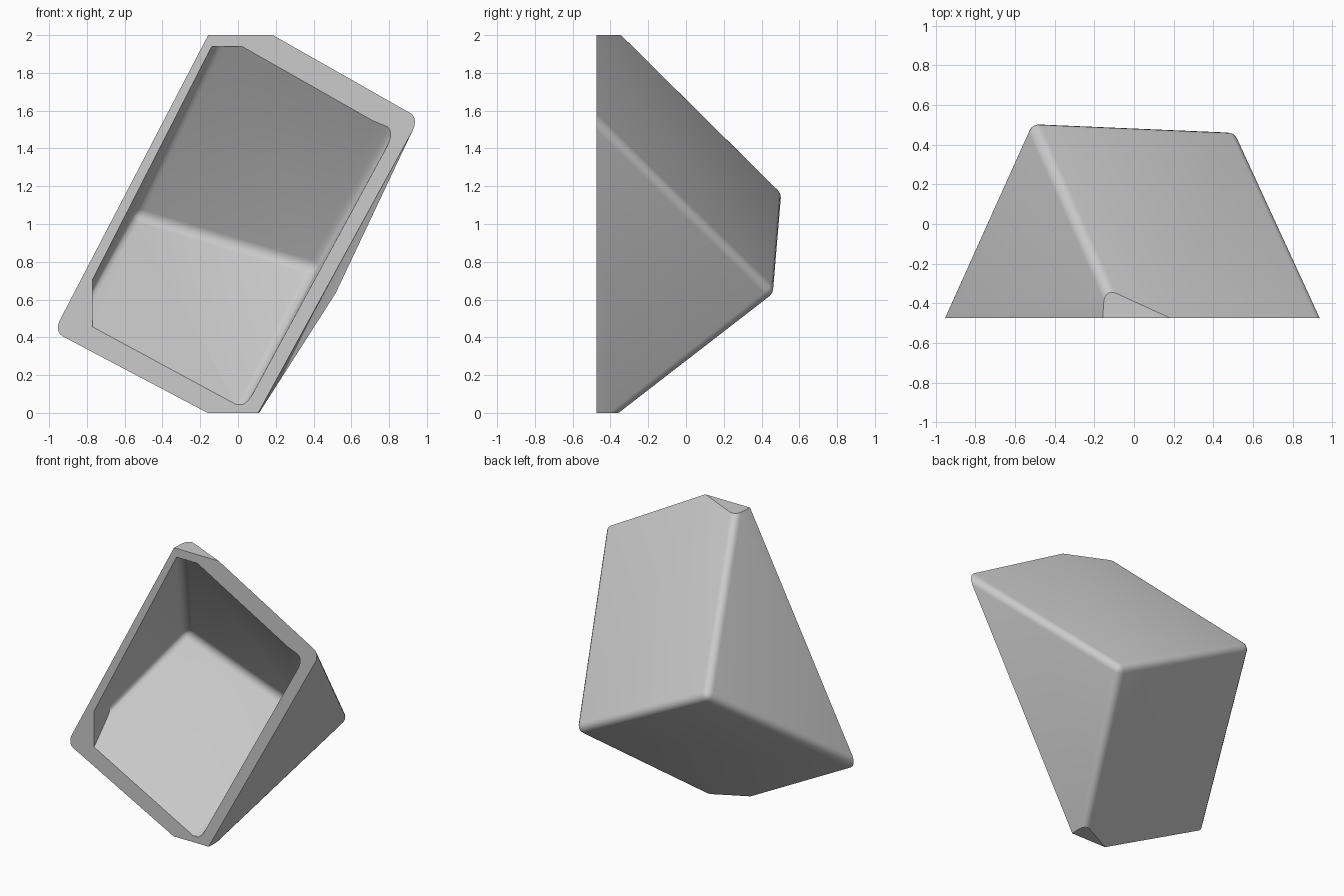
import bpy, bmesh
from mathutils import Vector

if "Cube" in bpy.data.objects:
    bpy.data.objects.remove(bpy.data.objects["Cube"])

RIM_Y = -0.475


def wedge(name, rim, ridge, radius, clips, extend=0.0):
    """Closed wedge: slanted rectangular front, ridge at the back, rounded edges."""
    bm = bmesh.new()
    pts = [Vector((x, RIM_Y, z)) for x, z in rim]
    ends = [Vector(p) for p in ridge]
    # rim order: top, right, bottom, left; left ridge end serves top and left
    owner = [ends[0], ends[1], ends[1], ends[0]]
    pts = [p + (p - o) * extend for p, o in zip(pts, owner)]
    a, b, c, d = [bm.verts.new(p) for p in pts]
    l, r = [bm.verts.new(p) for p in ends]
    front = bm.faces.new((a, b, c, d))
    for f in ((a, l, r, b), (d, c, r, l), (a, d, l), (b, r, c)):
        bm.faces.new(f)
    bmesh.ops.recalc_face_normals(bm, faces=bm.faces)
    edges = [e for e in bm.edges if e not in list(front.edges)]
    bmesh.ops.bevel(bm, geom=edges, offset=radius, segments=4,
                    profile=0.5, affect='EDGES')
    # flat cuts across the corners
    for co, no in clips:
        cut = bmesh.ops.bisect_plane(
            bm, geom=bm.verts[:] + bm.edges[:] + bm.faces[:], dist=1e-5,
            plane_co=co, plane_no=no, clear_outer=True)
        loop = [g for g in cut["geom_cut"] if isinstance(g, bmesh.types.BMEdge)]
        if loop:
            bmesh.ops.edgeloop_fill(bm, edges=loop)
    bmesh.ops.recalc_face_normals(bm, faces=bm.faces)
    me = bpy.data.meshes.new(name)
    bm.to_mesh(me)
    bm.free()
    ob = bpy.data.objects.new(name, me)
    bpy.context.collection.objects.link(ob)
    return ob


# outer shell
shell = wedge(
    "wedge_shell",
    [(-0.08, 2.15), (0.96, 1.56), (0.047, -0.11), (-0.975, 0.43)],
    [(-0.525, 0.525, 1.16), (0.52, 0.48, 0.63)], 0.05,
    [((0, 0, 2), (0, 0, 1)), ((0, 0, 0), (0, 0, -1))])

# hollow inside, shallower than the shell and open to the front
cavity = wedge(
    "cavity_cutter",
    [(-0.103, 2.01), (0.833, 1.492), (0.034, 0.02), (-0.869, 0.512)],
    [(-0.56, 0.24, 1.05), (0.42, 0.17, 0.76)], 0.05,
    [((0, 0, 1.94), (0, 0, 1)), ((0, 0, 0.045), (0, 0, -1)),
     ((-0.77, 0, 0), (-1, 0, 0))], extend=0.1)
cavity.hide_render = True
cavity.hide_set(True)

cut = shell.modifiers.new("hollow", 'BOOLEAN')
cut.operation = 'DIFFERENCE'
cut.solver = 'EXACT'
cut.object = cavity

# smooth rounded edges, crisp rim
bpy.context.view_layer.objects.active = shell
shell.select_set(True)
bpy.ops.object.modifier_apply(modifier="hollow")
bpy.ops.object.shade_smooth_by_angle(angle=0.6)
